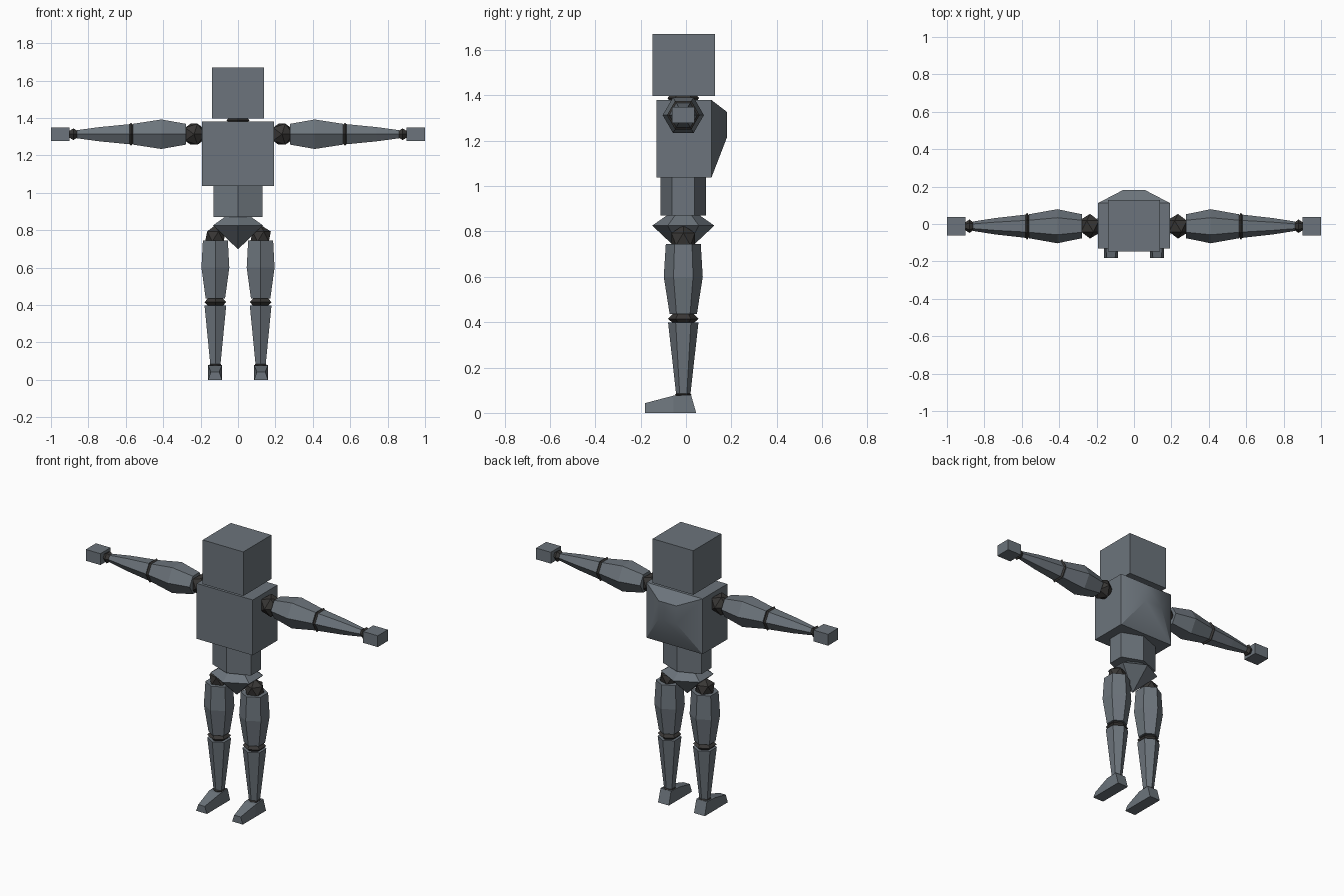
import bpy, bmesh, math
from mathutils import Matrix

if "Cube" in bpy.data.objects:
    bpy.data.objects.remove(bpy.data.objects["Cube"])

CY = -0.012      # depth of the body axis
ARM_Z = 1.313
LEG_X = 0.121


def material(name, rgb):
    m = bpy.data.materials.new(name)
    m.diffuse_color = (*rgb, 1)
    m.use_nodes = True
    m.node_tree.nodes["Principled BSDF"].inputs["Base Color"].default_value = m.diffuse_color
    return m


SLATE = material("slate", (0.15, 0.175, 0.20))
DARK = material("dark_joint", (0.04, 0.038, 0.036))


def finish(name, bm, mat):
    me = bpy.data.meshes.new(name)
    bm.to_mesh(me)
    bm.free()
    me.materials.append(mat)
    ob = bpy.data.objects.new(name, me)
    bpy.context.collection.objects.link(ob)
    return ob


def loft(name, rings, mat=SLATE):
    """Skin a closed solid through a list of equal-length point rings."""
    bm = bmesh.new()
    loops = [[bm.verts.new(p) for p in ring] for ring in rings]
    n = len(loops[0])
    for a, b in zip(loops, loops[1:]):
        for i in range(n):
            j = (i + 1) % n
            bm.faces.new((a[i], a[j], b[j], b[i]))
    bm.faces.new(loops[0])
    bm.faces.new(loops[-1])
    bmesh.ops.recalc_face_normals(bm, faces=bm.faces)
    return finish(name, bm, mat)


def box(name, x0, x1, y0, y1, z0, z1):
    ring = [(x0, y0), (x1, y0), (x1, y1), (x0, y1)]
    return loft(name, [[(x, y, z) for x, y in ring] for z in (z0, z1)])


def hexes(name, profile, place, mat=SLATE):
    """Six-sided turned part; profile holds (distance along axis, radius)."""
    rings = []
    for t, r in profile:
        rings.append([place(t, r * math.cos(k * math.pi / 3),
                            r * math.sin(k * math.pi / 3)) for k in range(6)])
    return loft(name, rings, mat)


def upright(x0=0, wide=1.0):
    return lambda t, u, v: (x0 + v * wide, CY + u, t)


def sideways(s):
    return lambda t, u, v: (s * t, CY + u, ARM_Z + v)


def ball(name, loc, r, tilt=0):
    """Icosahedron joint."""
    bm = bmesh.new()
    bmesh.ops.create_icosphere(bm, subdivisions=1, radius=r)
    turn = Matrix.Translation(loc) @ Matrix.Rotation(math.radians(tilt), 4, 'X')
    bmesh.ops.transform(bm, verts=bm.verts, matrix=turn)
    return finish(name, bm, DARK)


# Head and neck
box("head", -0.139, 0.139, -0.147, 0.128, 1.397, 1.67)
hexes("neck", [(1.37, 0.055), (1.388, 0.07), (1.405, 0.055)], upright(), DARK)

# Chest: box with a smooth raised back; (y, half width, bottom, top)
sections = [(-0.13, 0.192, 1.037, 1.38), (0.112, 0.192, 1.037, 1.38),
            (0.181, 0.06, 1.216, 1.327)]
chest = loft("chest", [[(-a, y, lo), (a, y, lo), (a, y, hi), (-a, y, hi)]
                       for y, a, lo, hi in sections])
bpy.context.view_layer.objects.active = chest
chest.select_set(True)
bpy.ops.object.shade_smooth_by_angle(angle=math.radians(30))
chest.select_set(False)

# Waist and pelvis
hexes("waist", [(0.87, 0.101), (1.037, 0.101)], upright(0, 1.51))
hexes("pelvis", [(0.698, 0.0005), (0.826, 0.137), (0.87, 0.074)],
      upright(0, 1.12))

for s, side in ((-1, "right"), (1, "left")):
    # Arm
    place = sideways(s)
    ball(side + "_shoulder", (s * 0.235, CY, ARM_Z), 0.066, 90)
    hexes(side + "_upper_arm",
          [(0.278, 0.064), (0.41, 0.091), (0.562, 0.064)], place)
    hexes(side + "_elbow",
          [(0.555, 0.05), (0.572, 0.072), (0.589, 0.05)], place, DARK)
    hexes(side + "_forearm",
          [(0.58, 0.062), (0.74, 0.044), (0.862, 0.025)], place)
    hexes(side + "_wrist",
          [(0.857, 0.02), (0.88, 0.036), (0.903, 0.02)], place, DARK)
    box(side + "_hand", s * 0.9, s * 1.0, -0.061, 0.038, 1.278, 1.348)

    # Leg
    place = upright(s * LEG_X)
    ball(side + "_hip", (s * LEG_X, CY, 0.766), 0.061)
    hexes(side + "_thigh",
          [(0.435, 0.06), (0.6, 0.086), (0.745, 0.077)], place)
    hexes(side + "_knee",
          [(0.395, 0.045), (0.415, 0.067), (0.437, 0.045)], place, DARK)
    hexes(side + "_shin", [(0.078, 0.031), (0.398, 0.067)], place)
    hexes(side + "_ankle",
          [(0.065, 0.025), (0.08, 0.036), (0.095, 0.025)], place, DARK)

    # Foot: wedge with a narrow toe ridge; (bottom y, top y, height, half width)
    foot = [(-0.181, -0.181, 0.043, 0.022), (-0.055, -0.055, 0.076, 0.037),
            (0.045, 0.022, 0.08, 0.036)]
    fx = s * 0.123
    loft(side + "_foot",
         [[(fx - 0.037, yb, 0), (fx + 0.037, yb, 0),
           (fx + w, yt, h), (fx - w, yt, h)] for yb, yt, h, w in foot])
